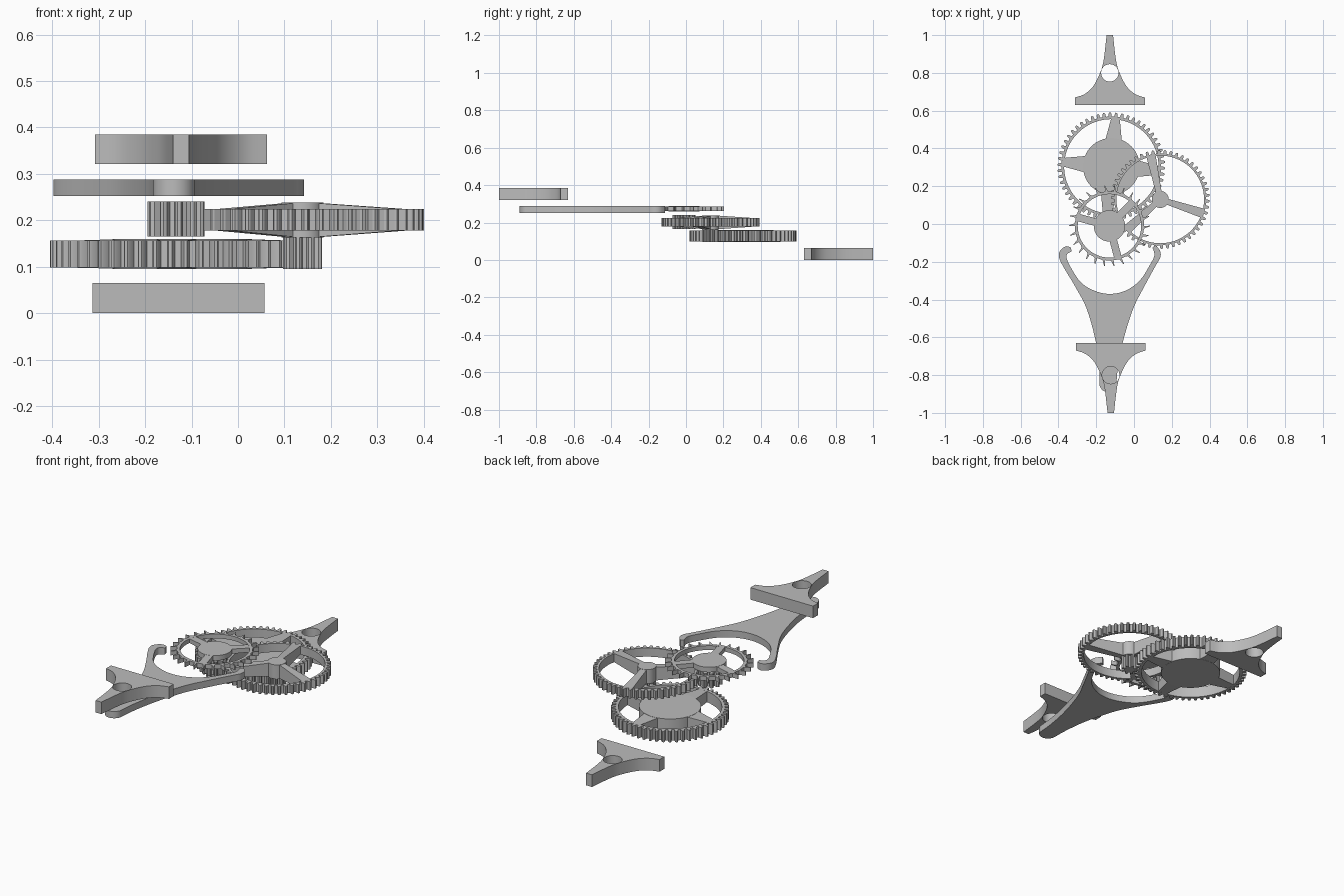
import bpy, bmesh, math
from mathutils import Vector

if "Cube" in bpy.data.objects:
    bpy.data.objects.remove(bpy.data.objects["Cube"])

grey = bpy.data.materials.new("plain_grey")
grey.diffuse_color = (0.5, 0.5, 0.5, 1)
grey.use_nodes = True
grey.node_tree.nodes["Principled BSDF"].inputs["Base Color"].default_value = grey.diffuse_color


def circle(cx, cy, r, n=48):
    return [(cx + r * math.cos(2 * math.pi * i / n), cy + r * math.sin(2 * math.pi * i / n))
            for i in range(n)]


def finish(name, bm):
    bmesh.ops.recalc_face_normals(bm, faces=bm.faces)
    me = bpy.data.meshes.new(name)
    bm.to_mesh(me)
    bm.free()
    me.materials.append(grey)
    ob = bpy.data.objects.new(name, me)
    bpy.context.collection.objects.link(ob)
    bpy.ops.object.select_all(action='DESELECT')
    ob.select_set(True)
    bpy.context.view_layer.objects.active = ob
    bpy.ops.object.shade_smooth_by_angle(angle=math.radians(25))
    return ob


def plate(name, loops, z0, z1):
    """Flat plate from closed outlines; inner outlines become holes."""
    cu = bpy.data.curves.new(name + "_outline", 'CURVE')
    cu.dimensions = '2D'
    cu.fill_mode = 'BOTH'
    cu.extrude = (z1 - z0) / 2
    for pts in loops:
        sp = cu.splines.new('POLY')
        sp.points.add(len(pts) - 1)
        for p, (x, y) in zip(sp.points, pts):
            p.co = (x, y, 0, 1)
        sp.use_cyclic_u = True
    tmp = bpy.data.objects.new(name + "_outline", cu)
    bpy.context.collection.objects.link(tmp)
    dg = bpy.context.evaluated_depsgraph_get()
    me = bpy.data.meshes.new_from_object(tmp.evaluated_get(dg))
    bm = bmesh.new()
    bm.from_mesh(me)
    bpy.data.objects.remove(tmp)
    bpy.data.curves.remove(cu)
    bpy.data.meshes.remove(me)
    bmesh.ops.remove_doubles(bm, verts=bm.verts, dist=1e-5)
    bmesh.ops.translate(bm, verts=bm.verts, vec=(0, 0, (z0 + z1) / 2))
    return finish(name, bm)


def smooth_path(pts, steps=5):
    """Catmull-Rom curve through open points."""
    p = [Vector(q) for q in [pts[0]] + pts + [pts[-1]]]
    out = []
    for a, b, c, d in zip(p, p[1:], p[2:], p[3:]):
        for k in range(steps):
            t = k / steps
            v = 0.5 * (2 * b + (c - a) * t + (2 * a - 5 * b + 4 * c - d) * t * t
                       + (3 * b - a - 3 * c + d) * t ** 3)
            out.append((v.x, v.y))
    return out + [pts[-1]]


def toothed(cx, cy, root, tip, n, shape):
    """Repeat a tooth, given as (fraction of pitch, height 0..1)."""
    out = []
    for i in range(n):
        for f, h in shape:
            a = 2 * math.pi * (i + f) / n
            r = root + (tip - root) * h
            out.append((cx + r * math.cos(a), cy + r * math.sin(a)))
    return out


SPUR = [(0, 0), (0.42, 0), (0.5, 0.75), (0.6, 1), (0.82, 1), (0.92, 0.75)]
PINION = [(0, 0), (0.4, 0), (0.45, 0.7), (0.6, 1), (0.8, 1), (0.95, 0.7)]
HOOKED = [(0, 0), (0.25, 0), (0.5, 0), (0.72, 0.1), (0.95, 1), (1.02, 1)]


def spokes(name, cx, cy, angles, r0, r1, w0, w1, za, zb):
    """Tapered arms: za and zb are (bottom, top) at the hub and at the rim."""
    bm = bmesh.new()
    for deg in angles:
        a = math.radians(deg)
        u, n = Vector((math.cos(a), math.sin(a))), Vector((-math.sin(a), math.cos(a)))
        rings = []
        for r, w, z in ((r0, w0, za), (r1, w1, zb)):
            ring = []
            for s, h in ((-1, 0), (1, 0), (1, 1), (-1, 1)):
                p = u * r + n * (s * w / 2)
                ring.append(bm.verts.new((cx + p.x, cy + p.y, z[h])))
            rings.append(ring)
        A, B = rings
        bm.faces.new(A)
        bm.faces.new(B[::-1])
        for i in range(4):
            j = (i + 1) % 4
            bm.faces.new((A[i], A[j], B[j], B[i]))
    finish(name, bm)


# Great wheel
gx, gy = -0.12, 0.305
plate("great_wheel_rim", [toothed(gx, gy, 0.264, 0.285, 54, SPUR), circle(gx, gy, 0.25, 72)],
      0.098, 0.156)
plate("great_wheel_hub", [circle(gx, gy, 0.15, 64)], 0.095, 0.16)
spokes("great_wheel_spokes", gx, gy, (-5, 85, 175, 265), 0.13, 0.256, 0.09, 0.045,
       (0.0955, 0.1595), (0.0985, 0.1555))

# Intermediate wheel with its pinion underneath
ix, iy = 0.139, 0.13
plate("second_wheel_rim", [toothed(ix, iy, 0.243, 0.262, 50, SPUR), circle(ix, iy, 0.232, 72)],
      0.178, 0.224)
plate("second_wheel_hub", [circle(ix, iy, 0.045)], 0.163, 0.238)
spokes("second_wheel_spokes", ix, iy, (-18, 102, 222), 0.03, 0.238, 0.03, 0.05,
       (0.1635, 0.2375), (0.1785, 0.2235))
plate("second_pinion", [toothed(ix, iy, 0.027, 0.043, 8, PINION)], 0.095, 0.163)

# Escape wheel with its pinion underneath
ex, ey = -0.13, -0.01
plate("escape_wheel_rim", [toothed(ex, ey, 0.183, 0.215, 26, HOOKED), circle(ex, ey, 0.168, 64)],
      0.262, 0.285)
plate("escape_wheel_hub", [circle(ex, ey, 0.083)], 0.26, 0.287)
spokes("escape_wheel_spokes", ex, ey, (45, 165, 285), 0.07, 0.174, 0.04, 0.04,
       (0.2605, 0.2865), (0.2625, 0.2845))
plate("escape_pinion", [toothed(ex - 0.004, ey, 0.042, 0.062, 10, PINION)], 0.165, 0.241)

# Anchor fork: two hooked arms, a tapering stem and a rounded tail
inner = [(-0.33, -0.145), (-0.357, -0.165), (-0.345, -0.21), (-0.285, -0.305), (-0.21, -0.353),
         (-0.128, -0.37), (-0.045, -0.353), (0.03, -0.3), (0.085, -0.215), (0.108, -0.165),
         (0.098, -0.125)]
right = [(0.113, -0.113), (0.137, -0.14), (0.14, -0.175), (0.115, -0.22), (0.055, -0.33),
         (-0.005, -0.45), (-0.058, -0.62), (-0.085, -0.76), (-0.093, -0.845)]
tail = [(-0.138 + 0.045 * math.cos(a), -0.845 + 0.045 * math.sin(a))
        for a in [-math.pi * k / 12 for k in range(1, 12)]]
left = [(-0.183, -0.845), (-0.185, -0.76), (-0.203, -0.62), (-0.25, -0.45), (-0.312, -0.33),
        (-0.372, -0.23), (-0.397, -0.175), (-0.39, -0.14), (-0.36, -0.118), (-0.335, -0.125)]
plate("anchor_fork", [smooth_path(inner) + smooth_path(right) + tail + smooth_path(left)],
      0.252, 0.288)

# End brackets: wide foot, concave sides, narrow tip and a round hole
side = smooth_path([(0.185, 0.67), (0.135, 0.687), (0.09, 0.727), (0.056, 0.79),
                    (0.034, 0.86), (0.017, 1.0)])
half = [(0.185, 0.63)] + side
outline = half + [(-x, y) for x, y in reversed(half)]
for name, cx, sgn, z0, z1 in (("back_bracket", -0.128, 1, 0.0, 0.065),
                              ("front_bracket", -0.123, -1, 0.321, 0.385)):
    plate(name, [[(cx + x, sgn * y) for x, y in outline], circle(cx, sgn * 0.8, 0.046)], z0, z1)
